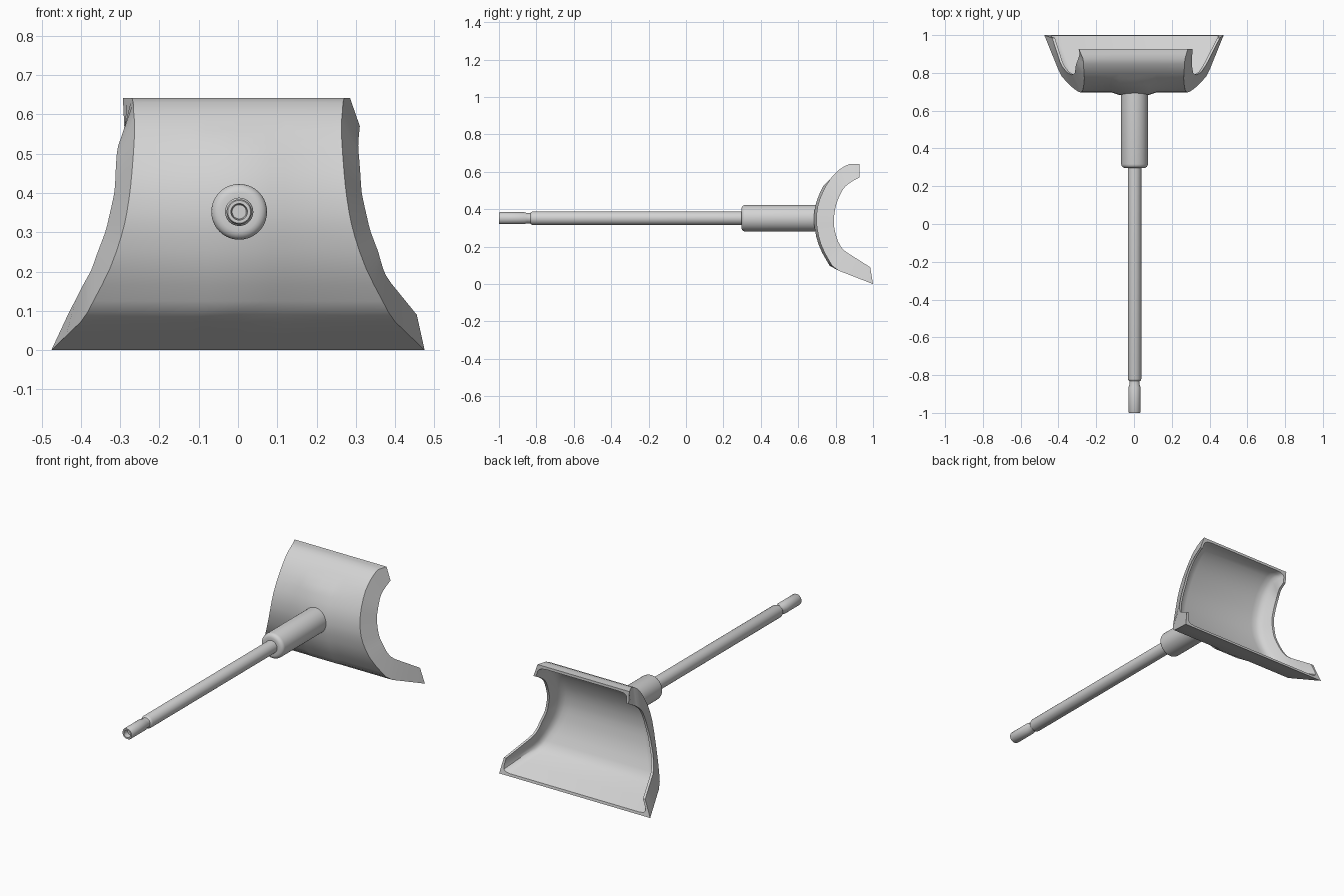
import bpy, bmesh, math
from mathutils import Vector

if "Cube" in bpy.data.objects:
    bpy.data.objects.remove(bpy.data.objects["Cube"])

steel = bpy.data.materials.new("brushed grey")
steel.diffuse_color = (0.65, 0.65, 0.65, 1)
steel.use_nodes = True
steel.node_tree.nodes["Principled BSDF"].inputs["Base Color"].default_value = steel.diffuse_color
AXIS_X, AXIS_Z = 0.003, 0.352
SHEET = 0.015   # blade wall thickness


def finish(name, bm, angle):
    bmesh.ops.remove_doubles(bm, verts=bm.verts, dist=1e-5)
    bmesh.ops.recalc_face_normals(bm, faces=bm.faces)
    mesh = bpy.data.meshes.new(name)
    bm.to_mesh(mesh)
    bm.free()
    mesh.materials.append(steel)
    ob = bpy.data.objects.new(name, mesh)
    bpy.context.collection.objects.link(ob)
    bpy.ops.object.select_all(action='DESELECT')
    ob.select_set(True)
    bpy.context.view_layer.objects.active = ob
    bpy.ops.object.shade_smooth_by_angle(angle=math.radians(angle))
    return ob


def lathe(name, profile, angle, sides=40):
    """Turn (radius, y) points around the shaft axis."""
    bm = bmesh.new()
    rings = [[bm.verts.new((AXIS_X + r * math.cos(2 * math.pi * i / sides), y,
                            AXIS_Z + r * math.sin(2 * math.pi * i / sides)))
              for i in range(sides)] for r, y in profile]
    for a, b in zip(rings, rings[1:]):
        for i in range(sides):
            j = (i + 1) % sides
            bm.faces.new((a[i], a[j], b[j], b[i]))
    bm.faces.new(rings[0])
    bm.faces.new(rings[-1])
    return finish(name, bm, angle)


def refine(pts):
    """Add one curved midpoint per span; end spans stay straight."""
    p = [Vector(q) for q in pts]
    out = [p[0]]
    for i in range(1, len(p)):
        if 1 < i < len(p) - 1:
            out.append((p[i - 1] + p[i]) * 0.5625 - (p[i - 2] + p[i + 1]) * 0.0625)
        else:
            out.append((p[i - 1] + p[i]) / 2)
        out.append(p[i])
    return out


# Blade section, bottom lip to top edge: (y, z, left half width, right half width)
outer = refine([(1.0, 0.0, .475, .475), (.815, .072, .40, .40), (.765, .125, .368, .368),
                (.722, .21, .325, .325), (.702, .29, .297, .297), (.697, .35, .283, .283),
                (.705, .42, .273, .273), (.73, .49, .267, .267), (.77, .56, .263, .263),
                (.82, .612, .266, .266), (.875, .642, .27, .27), (.927, .642, .293, .285)])
# Free edge of the end flanges, paired with the section above
flange = refine([(.985, .09, .433, .455), (.858, .17, .392, .39), (.825, .205, .373, .37),
                 (.805, .25, .357, .357), (.793, .30, .338, .338), (.79, .34, .328, .328),
                 (.797, .40, .315, .315), (.808, .44, .312, .312), (.825, .48, .31, .309),
                 (.85, .52, .305, .306), (.89, .55, .29, .308), (.927, .57, .288, .31)])

bm = bmesh.new()
rows = []
for k, (o, f) in enumerate(zip(outer, flange)):
    depth = math.hypot(f[0] - o[0], f[1] - o[1])
    s = SHEET / depth
    # front face, swelling slightly behind the socket
    swell = 0.013 if 2 < k < 16 else 0
    row = [(-o[2], o[0], o[1])]
    row += [(x, o[0] - (swell if abs(x) < .1 else 0), o[1])
            for x in (-.12, -.08, 0, .08, .12)]
    row.append((o[3], o[0], o[1]))
    # inside: flange edge, fillet, thin wall, fillet, flange edge
    steps = [(1, 0), (1, .014), (.5, .015), (s + .16, .02), (s + .05, .033), (s, .06)]
    right, left = [], []
    for t, inset in steps:
        m = o.lerp(f, t)
        right.append((m[3] - inset, m[0], m[1]))
        left.append((-m[2] + inset, m[0], m[1]))
    row += right + left[::-1]
    rows.append([bm.verts.new(c) for c in row])
n = len(rows[0])
for a, b in zip(rows, rows[1:]):
    for i in range(n):
        j = (i + 1) % n
        bm.faces.new((a[i], a[j], b[j], b[i]))
bm.faces.new(rows[0])
bm.faces.new(rows[-1])
finish("curved_blade", bm, 35)

# Socket joining the blade to the shaft
lathe("socket", [(.038, .296), (.050, .296), (.058, .298), (.064, .302), (.069, .308),
                 (.071, .317), (.071, .70)], 60)

# Long shaft with stepped neck and hollow tip
lathe("shaft", [(.018, -.97), (.021, -1.0), (.029, -1.0), (.032, -.995),
                (.032, -.865), (.027, -.85), (.027, -.832), (.033, -.828),
                (.036, -.82), (.036, .32)], 50)
